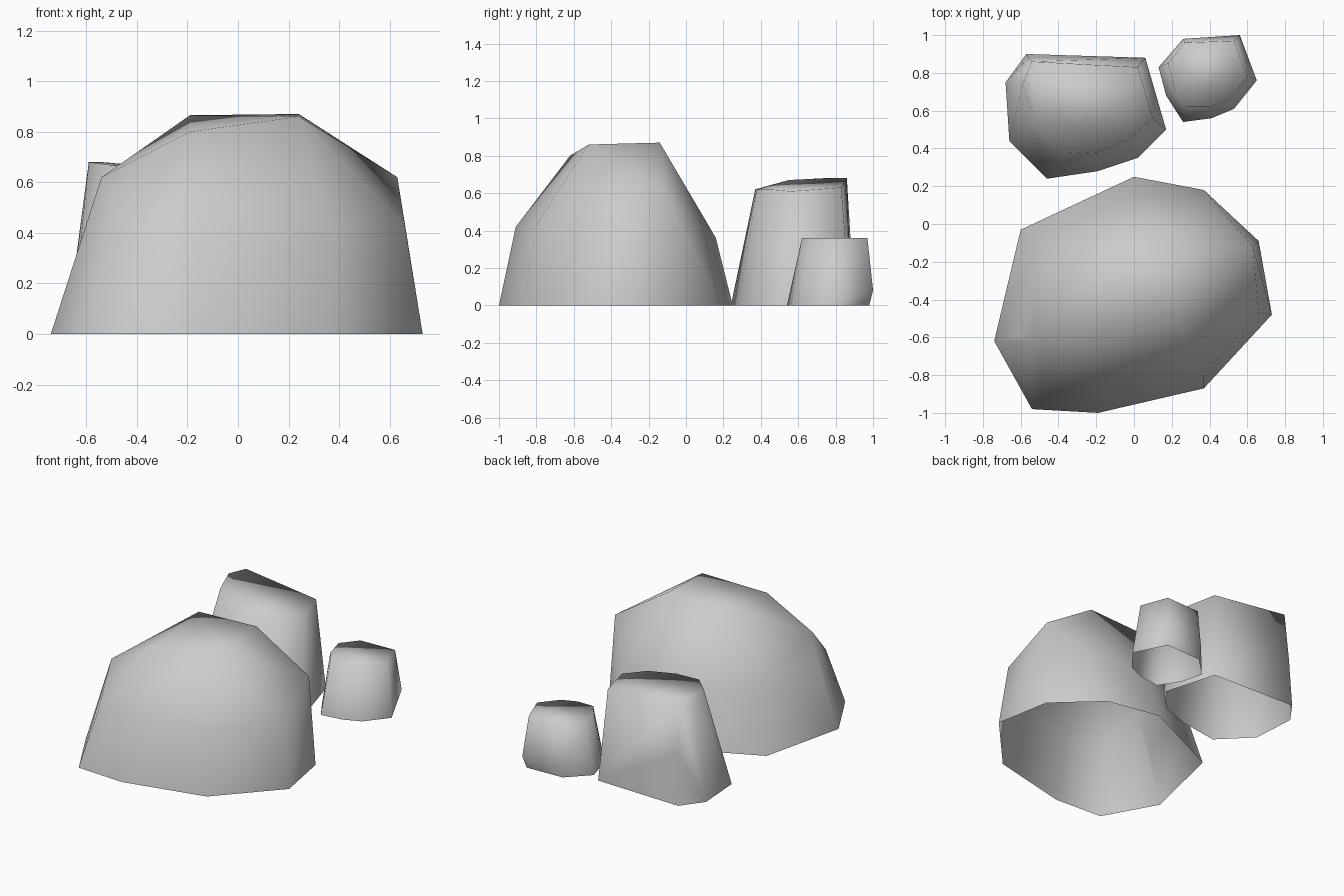
import bpy
import bmesh

if "Cube" in bpy.data.objects:
    bpy.data.objects.remove(bpy.data.objects["Cube"])

stone = bpy.data.materials.new("grey stone")
stone.diffuse_color = (0.6, 0.6, 0.6, 1)
stone.use_nodes = True
stone.node_tree.nodes["Principled BSDF"].inputs["Base Color"].default_value = stone.diffuse_color


def rock(name, base, upper):
    """Faceted boulder: hull of a ground outline and upper corners, open underneath."""
    bm = bmesh.new()
    for x, y in base:
        bm.verts.new((x, y, 0))
    for p in upper:
        bm.verts.new(p)
    bmesh.ops.convex_hull(bm, input=bm.verts[:])
    bmesh.ops.recalc_face_normals(bm, faces=bm.faces[:])
    under = [f for f in bm.faces if all(v.co.z < 0.001 for v in f.verts)]
    bmesh.ops.delete(bm, geom=under, context='FACES')
    loose = [v for v in bm.verts if not v.link_faces]
    bmesh.ops.delete(bm, geom=loose, context='VERTS')
    for f in bm.faces:
        f.smooth = True
    me = bpy.data.meshes.new(name)
    bm.to_mesh(me)
    bm.free()
    me.materials.append(stone)
    ob = bpy.data.objects.new(name, me)
    bpy.context.collection.objects.link(ob)
    return ob


# Large front boulder: waist corners, then crown corners
rock("large_boulder",
     [(0, .25), (.37, .18), (.66, -.09), (.73, -.48), (.37, -.87),
      (-.19, -1), (-.54, -.98), (-.74, -.62), (-.60, -.03)],
     [(0, .16, .36), (.37, .10, .36), (.63, -.12, .62), (.66, -.47, .43),
      (.37, -.80, .43), (-.19, -.91, .42), (-.46, -.88, .38),
      (-.63, -.60, .33), (-.50, -.10, .40), (-.54, -.62, .62),
      (-.19, -.62, .80), (-.19, -.16, .865), (.24, -.14, .87), (.24, -.52, .86)])

# Medium boulder behind, top sloping down to the right
rock("medium_boulder",
     [(-.57, .90), (.06, .88), (.17, .50), (.02, .35),
      (-.19, .28), (-.46, .24), (-.66, .44), (-.68, .75)],
     [(-.54, .86, .68), (.02, .83, .63), (.10, .56, .61), (-.02, .45, .62),
      (-.19, .38, .62), (-.36, .37, .62), (-.52, .55, .67), (-.59, .74, .68),
      (-.56, .88, .35)])

# Small boulder at the back right
rock("small_boulder",
     [(.27, .97), (.54, .98), (.65, .76), (.53, .61),
      (.41, .56), (.26, .54), (.17, .68), (.13, .83)],
     [(.27, .96, .36), (.53, .97, .36), (.60, .78, .36), (.50, .66, .36),
      (.40, .62, .36), (.28, .62, .36), (.22, .70, .36), (.18, .85, .36),
      (.56, 1.0, .08), (.26, .98, .08)])
